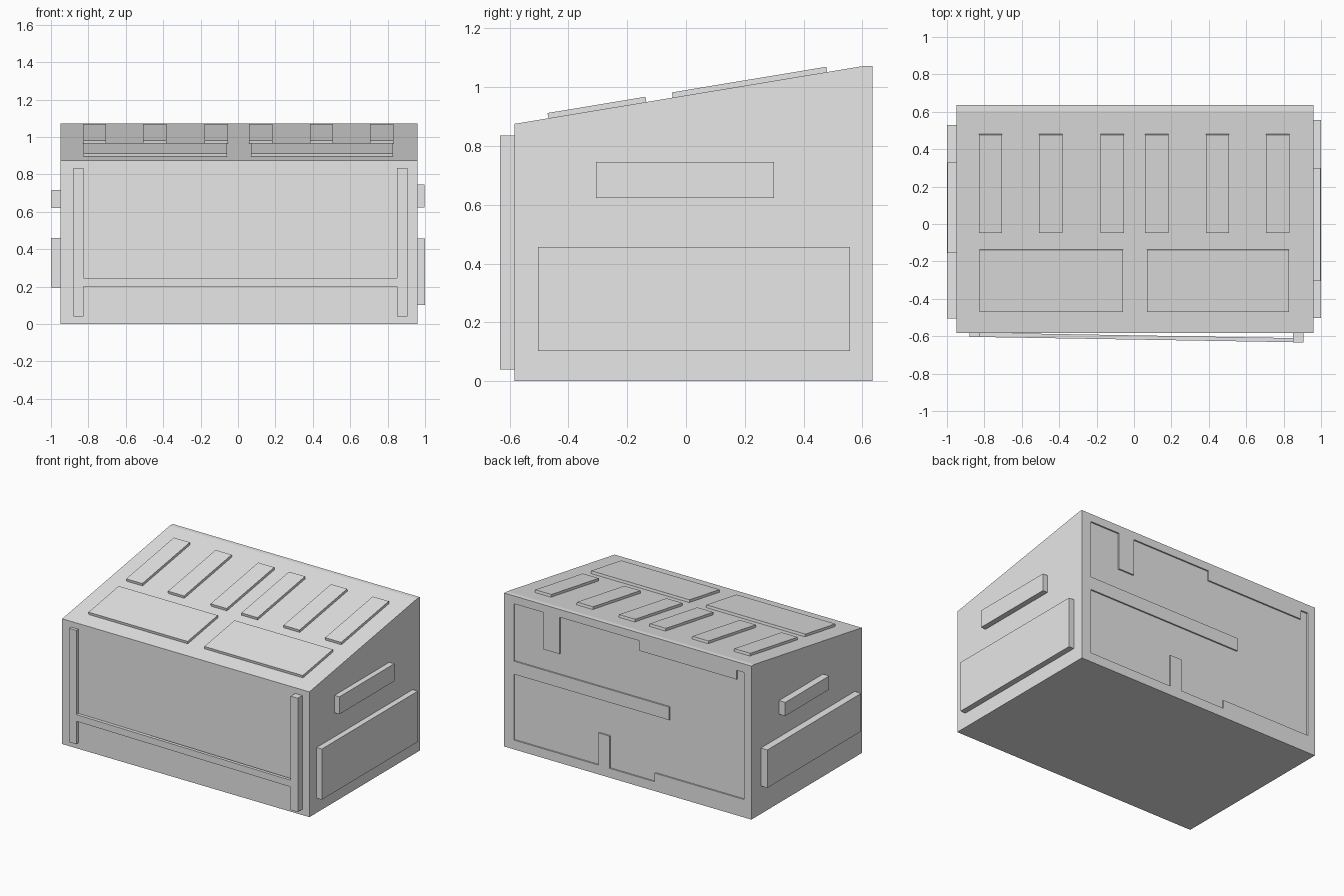
import bpy, bmesh, math
from mathutils import Matrix, Vector

if "Cube" in bpy.data.objects:
    bpy.data.objects.remove(bpy.data.objects["Cube"])

grey = bpy.data.materials.new("plain_grey")
grey.diffuse_color = (0.8, 0.8, 0.8, 1)
grey.use_nodes = True
grey.node_tree.nodes["Principled BSDF"].inputs["Base Color"].default_value = grey.diffuse_color

X0, X1 = -0.95, 0.96            # body sides
Y0, Y1 = -0.583, 0.635          # body front and back
Z_FRONT, Z_BACK, Y_RIDGE = 0.875, 1.072, 0.605
SLOPE = math.atan2(Z_BACK - Z_FRONT, Y_RIDGE - Y0)


def prism(name, profile, to_3d, depth):
    """Extrude a closed 2D profile along the vector depth."""
    bm = bmesh.new()
    face = bm.faces.new([bm.verts.new(to_3d(*p)) for p in profile])
    ext = bmesh.ops.extrude_face_region(bm, geom=[face])
    moved = [e for e in ext["geom"] if isinstance(e, bmesh.types.BMVert)]
    bmesh.ops.translate(bm, vec=depth, verts=moved)
    bmesh.ops.recalc_face_normals(bm, faces=bm.faces)
    mesh = bpy.data.meshes.new(name)
    bm.to_mesh(mesh)
    bm.free()
    mesh.materials.append(grey)
    ob = bpy.data.objects.new(name, mesh)
    bpy.context.collection.objects.link(ob)
    return ob


def box(name, x, y, z):
    profile = [(x[0], y[0]), (x[1], y[0]), (x[1], y[1]), (x[0], y[1])]
    return prism(name, profile, lambda a, b: (a, b, z[0]), (0, 0, z[1] - z[0]))


def roof_plate(name, x, y, thick=0.018):
    """Plate lying on the sloping lid between two depths."""
    c, s = math.cos(SLOPE), math.sin(SLOPE)
    ob = box(name, x, ((y[0] - Y0) / c, (y[1] - Y0) / c), (-0.004, thick))
    ob.data.transform(Matrix.Translation(Vector((0, Y0, Z_FRONT)))
                      @ Matrix.Rotation(SLOPE, 4, 'X'))
    return ob


# Wedge-shaped body
body = prism("body", [(Y0, 0), (Y1, 0), (Y1, Z_BACK), (Y_RIDGE, Z_BACK), (Y0, Z_FRONT)],
             lambda y, z: (X0, y, z), (X1 - X0, 0, 0))

# Shallow notched recess cut into the back
recess = [(0.886, 1.017), (0.655, 1.017), (0.655, 0.76), (0.532, 0.76), (0.532, 1.017),
          (-0.08, 1.017), (-0.08, 0.948), (-0.835, 0.948), (-0.835, 1.012), (-0.892, 1.012),
          (-0.892, 0.125), (-0.203, 0.125), (-0.203, 0.065), (0.145, 0.065), (0.145, 0.29),
          (0.233, 0.29), (0.233, 0.065), (0.886, 0.065), (0.886, 0.525), (-0.315, 0.525),
          (-0.315, 0.616), (0.886, 0.616)]
cutter = prism("recess_cutter", recess, lambda x, z: (x, Y1 - 0.01, z), (0, 0.05, 0))
cut = body.modifiers.new("back_recess", 'BOOLEAN')
cut.object, cut.operation, cut.solver = cutter, 'DIFFERENCE', 'EXACT'
bpy.context.view_layer.objects.active = body
bpy.ops.object.modifier_apply(modifier=cut.name)
bpy.data.objects.remove(cutter)

# Lid: two wide plates in front, six slats behind
for i, x in enumerate([(-0.825, -0.06), (0.07, 0.83)]):
    roof_plate(f"lid_plate_{i + 1}", x, (-0.468, -0.135))
for i, x in enumerate([-0.83, -0.507, -0.178, 0.06, 0.385, 0.707]):
    roof_plate(f"lid_slat_{i + 1}", (x, x + 0.124), (-0.045, 0.48))

# Front posts
box("front_post_left", (-0.88, -0.826), (-0.605, Y0 + 0.005), (0.04, 0.835))
box("front_post_right", (0.85, 0.905), (-0.633, Y0 + 0.005), (0.04, 0.835))

# Slightly slanted front rail
prism("front_rail", [(-0.83, -0.604), (0.852, -0.632), (0.852, -0.61), (-0.83, -0.581)],
      lambda x, y: (x, y, 0.2), (0, 0, 0.047))

# Side panels and handles
box("right_panel", (X1 - 0.005, 1.0), (-0.503, 0.557), (0.102, 0.456))
box("right_handle", (X1 - 0.005, 0.998), (-0.306, 0.3), (0.623, 0.745))
box("left_panel", (-1.0, X0 + 0.005), (-0.505, 0.53), (0.195, 0.46))
box("left_handle", (-0.998, X0 + 0.005), (-0.155, 0.33), (0.62, 0.715))
